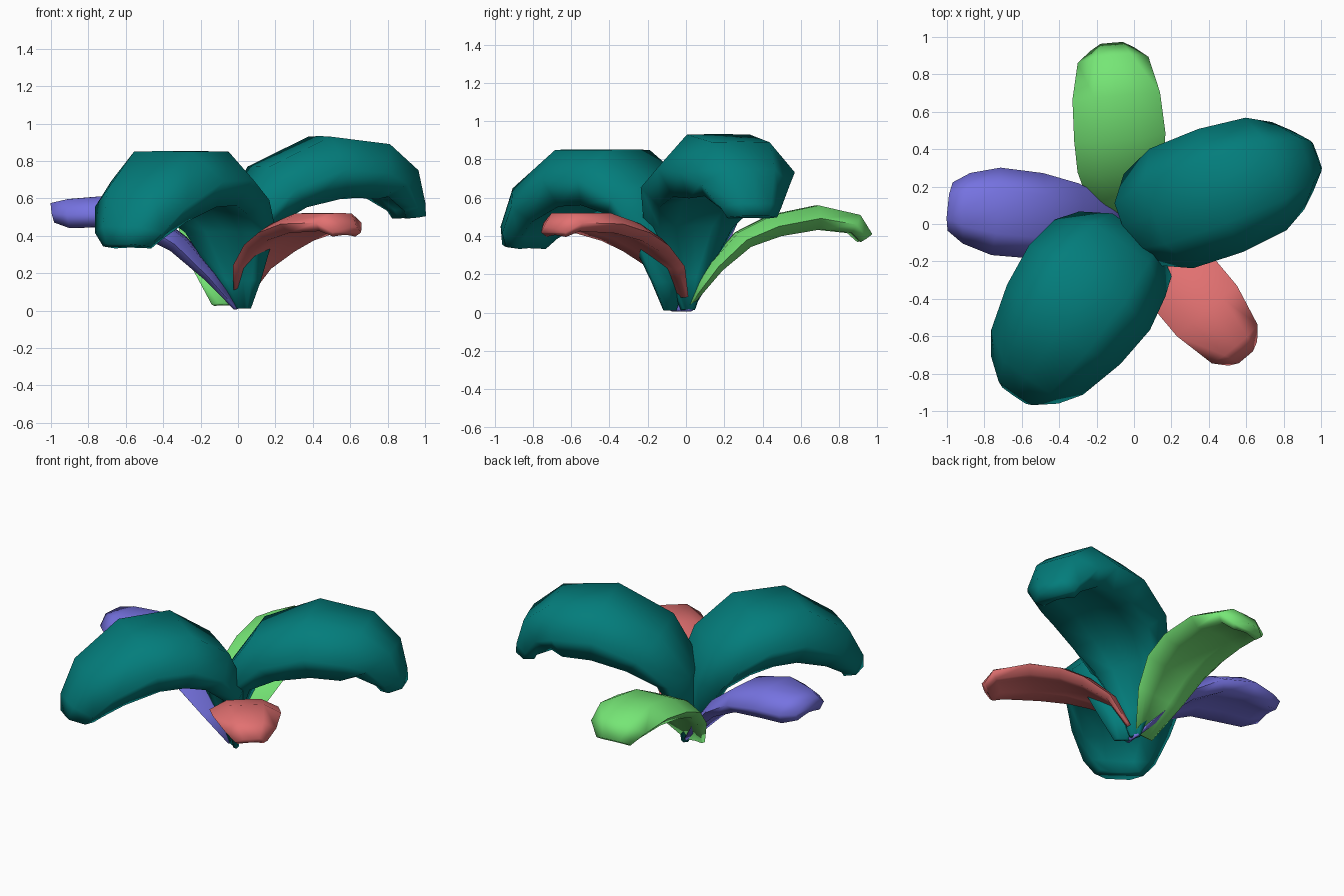
import bpy
import math
from mathutils import Vector

if "Cube" in bpy.data.objects:
    bpy.data.objects.remove(bpy.data.objects["Cube"], do_unlink=True)


def make_material(name, color):
    mat = bpy.data.materials.new(name)
    mat.use_nodes = True
    mat.diffuse_color = (*color, 1)
    mat.node_tree.nodes["Principled BSDF"].inputs["Base Color"].default_value = (*color, 1)
    return mat


teal = make_material("teal", (0.001, 0.205, 0.2))
green = make_material("green", (0.18, 0.79, 0.18))
violet = make_material("violet", (0.18, 0.17, 0.75))
coral = make_material("coral", (0.76, 0.165, 0.165))

# Closed leaf cross-section: (fraction of half width, fraction of rim depth)
SECTION = [(-0.78, 0.97), (-1, 0.52), (-0.5, 0), (0, -0.01), (0.5, 0), (1, 0.52),
           (0.78, 0.97), (0.38, 0.85), (0, 0.78), (-0.38, 0.85)]


def make_leaf(name, mat, angle, rows, shift=0.0, root_shift=0.0):
    """Rows run from base to tip: (distance out, height, half width, rim depth).
    The shift moves the leaf sideways, with root_shift added towards the root."""
    a = math.radians(angle)
    out = Vector((math.cos(a), math.sin(a), 0))
    side = Vector((-math.sin(a), math.cos(a), 0))
    up = Vector((0, 0, 1))
    mid = [out * r[0] + up * r[1] + side * (shift + root_shift * max(0, 1 - i / 3))
           for i, r in enumerate(rows)]
    verts, faces = [], []
    n = len(SECTION)
    for i, (s, z, width, depth) in enumerate(rows):
        along = (mid[min(i + 1, len(mid) - 1)] - mid[max(i - 1, 0)]).normalized()
        normal = along.cross(side).normalized()
        for v, d in SECTION:
            p = mid[i] + side * (v * width) - normal * (d * depth)
            p.z = max(p.z, 0.005)
            verts.append(p)
    for i in range(len(rows) - 1):
        for j in range(n):
            k, m = i * n + j, i * n + (j + 1) % n
            faces.append((k, k + n, m + n, m))
    # Base and tip caps
    faces.append(tuple(range(n)))
    faces.append(tuple(reversed(range(len(verts) - n, len(verts)))))
    mesh = bpy.data.meshes.new(name)
    mesh.from_pydata(verts, [], faces)
    mesh.materials.append(mat)
    obj = bpy.data.objects.new(name, mesh)
    bpy.context.collection.objects.link(obj)
    bpy.ops.object.select_all(action="DESELECT")
    obj.select_set(True)
    bpy.context.view_layer.objects.active = obj
    bpy.ops.object.shade_smooth_by_angle(angle=math.radians(100))


# Two large arching leaves
make_leaf("large_leaf_left", teal, 20, [
    (-0.02, 0.01, 0.04, 0.04), (-0.06, 0.18, 0.11, 0.09), (-0.06, 0.5, 0.26, 0.2),
    (0.12, 0.77, 0.34, 0.29), (0.467, 0.93, 0.35, 0.34), (0.81, 0.89, 0.32, 0.32),
    (0.985, 0.75, 0.25, 0.25), (1.04, 0.57, 0.17, 0.15), (1.047, 0.505, 0.14, 0.13)], 0.01)
make_leaf("large_leaf_front", teal, 235, [
    (0.03, 0.01, 0.05, 0.04), (0.02, 0.16, 0.15, 0.09), (0.02, 0.45, 0.3, 0.18),
    (0.12, 0.68, 0.36, 0.26), (0.37, 0.85, 0.395, 0.31), (0.705, 0.85, 0.37, 0.32),
    (1.0, 0.65, 0.3, 0.26), (1.105, 0.45, 0.22, 0.18), (1.12, 0.355, 0.15, 0.15)],
    0.0, 0.07)

# Three smaller leaves
make_leaf("small_leaf_back", green, 95, [
    (0.0, 0.04, 0.07, 0.03), (0.13, 0.26, 0.18, 0.07), (0.27, 0.42, 0.23, 0.1),
    (0.45, 0.51, 0.245, 0.12), (0.69, 0.56, 0.235, 0.13), (0.91, 0.51, 0.19, 0.11),
    (0.975, 0.41, 0.12, 0.08)], 0.035, 0.035)
make_leaf("small_leaf_right", violet, 174, [
    (-0.01, 0.02, 0.06, 0.03), (0.12, 0.2, 0.14, 0.06), (0.28, 0.39, 0.2, 0.1),
    (0.48, 0.54, 0.23, 0.14), (0.73, 0.61, 0.235, 0.17), (0.91, 0.595, 0.19, 0.16),
    (1.0, 0.575, 0.13, 0.11)], 0.01, 0.015)
make_leaf("small_leaf_front", coral, -50, [
    (0.02, 0.09, 0.06, 0.03), (0.1, 0.26, 0.14, 0.06), (0.25, 0.39, 0.19, 0.09),
    (0.4, 0.465, 0.21, 0.1), (0.6, 0.52, 0.21, 0.11), (0.85, 0.52, 0.16, 0.1),
    (0.93, 0.445, 0.1, 0.07)])
